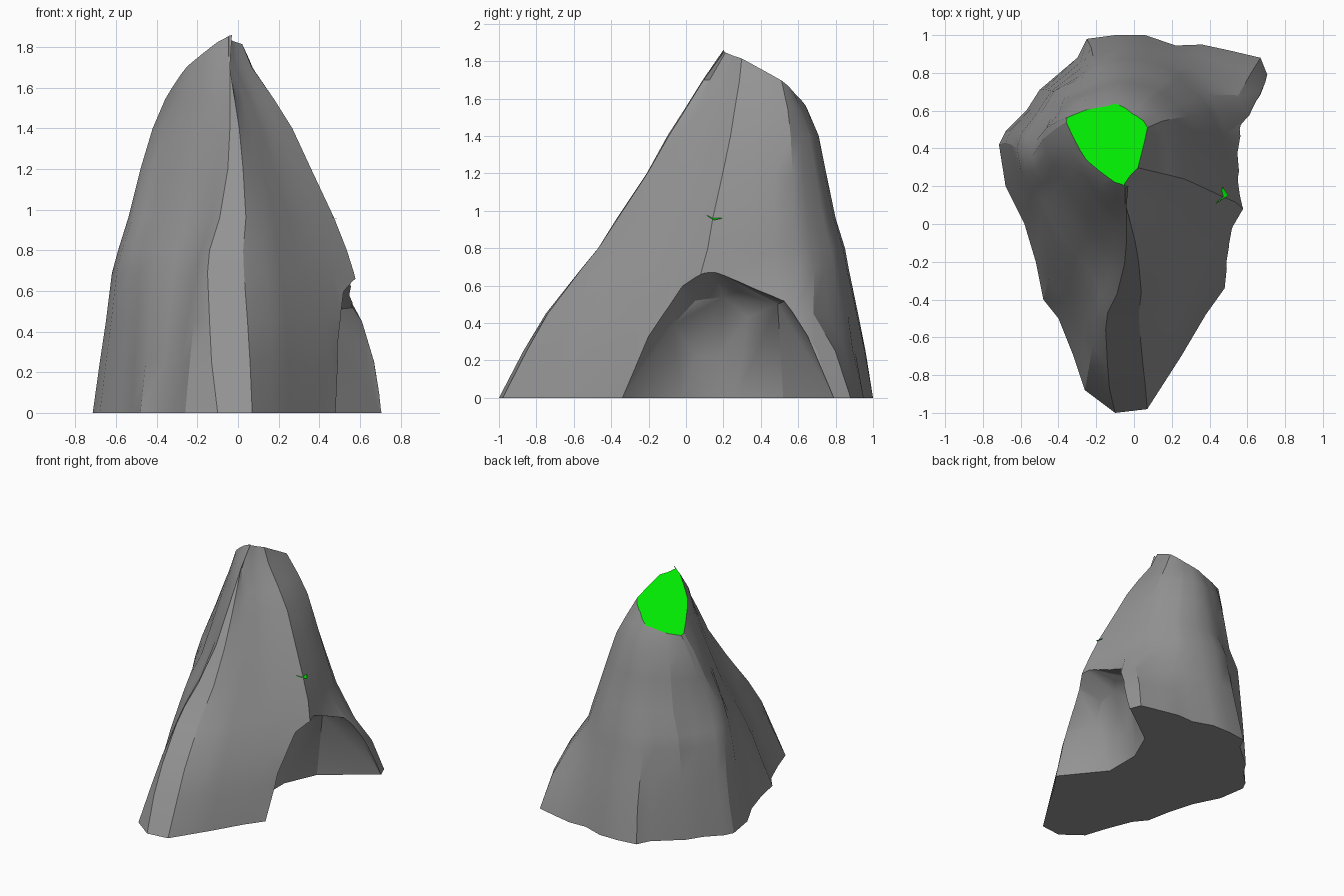
import bpy, bmesh
from mathutils import Vector
from mathutils.bvhtree import BVHTree

cube = bpy.data.objects.get("Cube")
if cube:
    bpy.data.objects.remove(cube, do_unlink=True)


def make_material(name, colour):
    mat = bpy.data.materials.new(name)
    mat.use_nodes = True
    mat.diffuse_color = (*colour, 1)
    mat.node_tree.nodes["Principled BSDF"].inputs["Base Color"].default_value = (*colour, 1)
    return mat


def make_object(name, bm, materials):
    mesh = bpy.data.meshes.new(name)
    bm.to_mesh(mesh)
    bm.free()
    for mat in materials:
        mesh.materials.append(mat)
    obj = bpy.data.objects.new(name, mesh)
    bpy.context.collection.objects.link(obj)
    return obj


stone = make_material("stone grey", (0.3, 0.3, 0.3))
green = make_material("bright green", (0, 0.82, 0))

# Foot outline of the rock, anticlockwise from the front toe,
# each point paired with where its rib arrives at the shoulder
ribs = [(-.1, -1, -.05, 0), (.07, -.98, -.02, 0), (.16, -.84, 0, .04),
        (.25, -.7, .03, .08), (.38, -.48, .06, .13), (.48, -.34, .09, .17),
        (.56, -.18, .13, .21), (.69, 0, .18, .26), (.7, .3, .185, .37),
        (.7, .6, .19, .46), (.71, .78, .19, .53), (.67, .88, .14, .57),
        (.5, .92, .1, .59), (.36, .95, .06, .61), (.22, .945, .03, .62),
        (.06, 1, -.03, .64), (-.1, 1, -.09, .65), (-.25, .98, -.15, .63),
        (-.3, .88, -.19, .62), (-.5, .71, -.26, .6), (-.57, .6, -.31, .58),
        (-.68, .49, -.35, .565), (-.715, .42, -.36, .54), (-.68, .2, -.35, .48),
        (-.58, 0, -.33, .4), (-.52, -.2, -.3, .32), (-.48, -.4, -.25, .24),
        (-.4, -.5, -.19, .16), (-.32, -.7, -.13, .09), (-.26, -.88, -.09, .05)]

# Height, the left, right, front and back limits of each section,
# then where the toe, right corner and left corner ridges pass
levels = [(0, -.715, .71, -1, 1, -.1, -1, .71, .78, -.715, .42),
          (.25, -.69, .69, -.87, .96, -.13, -.87, .67, .7, -.68, .43),
          (.45, -.67, .65, -.76, .92, -.14, -.75, .61, .58, -.65, .42),
          (.69, -.64, .59, -.58, .87, -.15, -.56, .44, .6, -.62, .4),
          (.8, -.62, .555, -.49, .85, -.14, -.47, .41, .59, -.59, .38),
          (.96, -.54, .49, -.38, .8, -.09, -.37, .36, .58, -.54, .36),
          (1.2, -.48, .375, -.22, .75, -.05, -.21, .285, .57, -.48, .45),
          (1.4, -.42, .28, -.1, .71, -.04, -.1, .22, .56, -.42, .5),
          (1.54, -.36, .19, -.01, .65, -.04, -.01, .15, .545, -.36, .54),
          (1.7, -.29, .075, .09, .57, -.04, .09, .07, .51, -.29, .49),
          (1.86, -.16, .005, .2, .45, -.03, .2, .005, .41, -.16, .41)]
foot, shoulder = levels[0], levels[8]

# Each ridge: its rib, and how far the ribs around it follow
ridges = [(0, {-1: .4, 0: 1, 1: .4}),
          (10, {-2: .35, -1: .7, 0: 1, 1: .9, 2: .6, 3: .3}),
          (22, {-2: .4, -1: .8, 0: 1, 1: .8, 2: .4})]


def unit(value, low, high):
    return (value - low) / (high - low)


def section(bm, z, left, right, front, back, *targets):
    t = min(z / shoulder[0], 1)
    ring = []
    for x, y, top_x, top_y in ribs:
        u = (1 - t) * unit(x, *foot[1:3]) + t * unit(top_x, *shoulder[1:3])
        v = (1 - t) * unit(y, *foot[3:5]) + t * unit(top_y, *shoulder[3:5])
        ring.append(bm.verts.new((left + u * (right - left), front + v * (back - front), z)))
    for k, (rib, weights) in enumerate(ridges):
        shift = Vector((*targets[2 * k:2 * k + 2], z)) - ring[rib].co
        for step, weight in weights.items():
            ring[rib + step].co += shift * weight
    return ring


# Rock body lofted through its sections
bm = bmesh.new()
rings = [section(bm, *level) for level in levels]
count = len(ribs)
for low, high in zip(rings, rings[1:]):
    for i in range(count):
        j = (i + 1) % count
        bm.faces.new((low[i], low[j], high[j], high[i]))
bm.faces.new(rings[0][::-1])
bm.faces.new(rings[-1])

# Sloping green cut behind the summit
cut = bmesh.ops.bisect_plane(bm, geom=bm.verts[:] + bm.edges[:] + bm.faces[:],
                             plane_co=(-.03, .2, 1.86), plane_no=(-.315, .628, 1),
                             clear_outer=True)
edges = [e for e in cut["geom_cut"] if isinstance(e, bmesh.types.BMEdge)]
for face in bmesh.ops.holes_fill(bm, edges=edges)["faces"]:
    face.material_index = 1
bmesh.ops.recalc_face_normals(bm, faces=bm.faces[:])
rock = make_object("rock", bm, [stone, green])

# Cave hollow: rim points run outwards, inner points form the faceted back wall
rim = [(.48, -.34, 0), (.49, -.2, .33), (.54, -.02, .61), (.59, .14, .69),
       (.59, .53, .52), (.62, .65, .33), (.7, .79, 0)]
inner = [(.22, -.02, 0), (.22, .27, 0), (.33, .52, 0), (.31, -.07, .39),
         (.36, .05, .52), (.36, .2, .54), (.42, .28, .57), (.32, .33, .43),
         (.4, .49, .5), (.23, .05, .22), (.23, .18, .22)]
points = rim + inner + [(1, y, z) for x, y, z in rim]
points += [(x, y, -.2) for x, y, z in points if z == 0]
bm = bmesh.new()
for p in points:
    bm.verts.new(p)
hull = bmesh.ops.convex_hull(bm, input=bm.verts[:])
bmesh.ops.delete(bm, geom=[v for v in hull["geom_interior"]
                           if isinstance(v, bmesh.types.BMVert)], context="VERTS")
bmesh.ops.recalc_face_normals(bm, faces=bm.faces[:])
cutter = make_object("cave_cutter", bm, [stone])
cutter.hide_render = True

bpy.context.view_layer.objects.active = rock
rock.select_set(True)
hollow = rock.modifiers.new("cave", "BOOLEAN")
hollow.operation = "DIFFERENCE"
hollow.solver = "EXACT"
hollow.object = cutter
bpy.ops.object.modifier_apply(modifier=hollow.name)
bpy.data.objects.remove(cutter, do_unlink=True)
bpy.ops.object.shade_smooth_by_angle(angle=0.45)

# Small green chip tilted out of the slope above the cave
bm = bmesh.new()
bm.from_mesh(rock.data)
tree = BVHTree.FromBMesh(bm)
bm.free()
bm = bmesh.new()
corners = []
for y, z, lift in [(.11, .975, .004), (.15, .95, .025), (.195, .96, .008)]:
    hit = tree.ray_cast(Vector((2, y, z)), Vector((-1, 0, 0)))[0]
    corners.append(bm.verts.new(hit + Vector((lift, 0, 0))))
bm.faces.new(corners)
bm.normal_update()
if bm.faces[:][0].normal.x < 0:
    bmesh.ops.reverse_faces(bm, faces=bm.faces[:])
make_object("green_chip", bm, [green])
